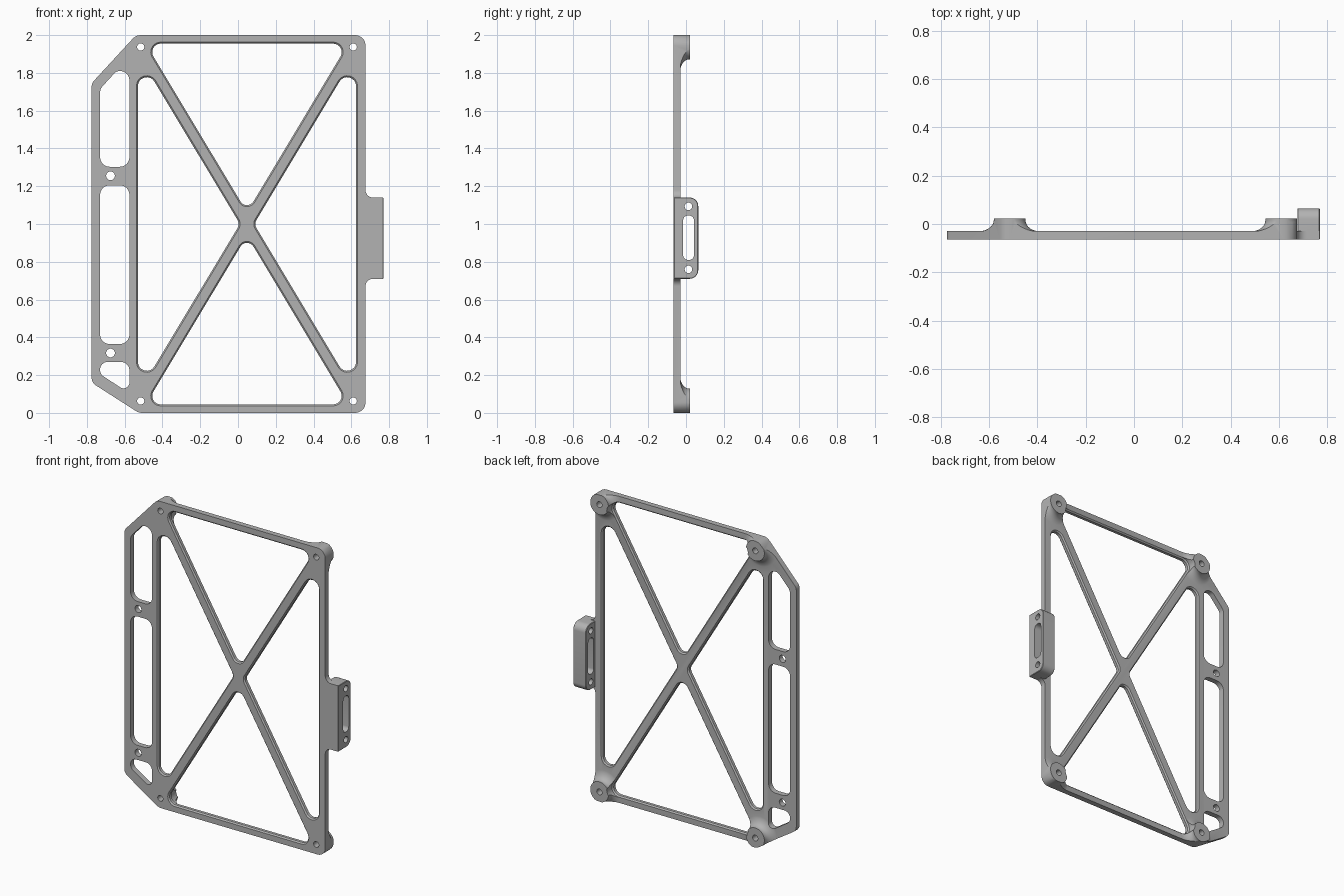
import bpy, bmesh, math
from mathutils import Vector

if "Cube" in bpy.data.objects:
    bpy.data.objects.remove(bpy.data.objects["Cube"])

grey = bpy.data.materials.new("plain grey")
grey.use_nodes = True
grey.diffuse_color = (0.45, 0.45, 0.45, 1)
grey.node_tree.nodes["Principled BSDF"].inputs["Base Color"].default_value = (0.45, 0.45, 0.45, 1)

FRONT, BACK, TOP = -0.065, -0.03, 0.022   # plate faces and boss top along y
MID = Vector((0.0475, 1.0))               # crossing point of the struts


def rounded(corners, steps=8):
    """Counter-clockwise polygon of (u, v, radius) with arcs at its corners."""
    pts = []
    for i, (u, v, r) in enumerate(corners):
        p = Vector((u, v))
        a = (Vector(corners[i - 1][:2]) - p).normalized()
        b = (Vector(corners[(i + 1) % len(corners)][:2]) - p).normalized()
        if r == 0:
            pts.append(p)
            continue
        half = a.angle(b) / 2
        c = p + (a + b).normalized() * r / math.sin(half)
        s = (p + a * r / math.tan(half) - c).normalized()
        e = (p + b * r / math.tan(half) - c).normalized()
        pts += [c + s.slerp(e, k / steps) * r for k in range(steps + 1)]
    return pts


def circle(u, v, r, n=32):
    return [Vector((u + r * math.cos(k * math.tau / n), v + r * math.sin(k * math.tau / n))) for k in range(n)]


def box(u0, u1, v0, v1, r):
    return rounded([(u0, v0, r), (u1, v0, r), (u1, v1, r), (u0, v1, r)])


def grow(pts, d):
    out = []
    for i, p in enumerate(pts):
        t = (pts[(i + 1) % len(pts)] - pts[i - 1]).normalized()
        out.append(p + Vector((t.y, -t.x)) * d)
    return out


def loft(name, layers, axis="y"):
    """Solid from (depth, points) layers stacked along y or x."""
    bm = bmesh.new()
    rings = [[bm.verts.new((p.x, w, p.y) if axis == "y" else (w, p.x, p.y)) for p in pts]
             for w, pts in layers]
    n = len(rings[0])
    for lo, hi in zip(rings, rings[1:]):
        for i in range(n):
            bm.faces.new((lo[i], lo[(i + 1) % n], hi[(i + 1) % n], hi[i]))
    bm.faces.new(rings[0])
    bm.faces.new(rings[-1])
    bmesh.ops.recalc_face_normals(bm, faces=bm.faces)
    me = bpy.data.meshes.new(name)
    bm.to_mesh(me)
    bm.free()
    me.materials.append(grey)
    ob = bpy.data.objects.new(name, me)
    bpy.context.collection.objects.link(ob)
    return ob


def combine(target, tool, operation):
    mod = target.modifiers.new("combine", "BOOLEAN")
    mod.operation, mod.solver, mod.object = operation, "EXACT", tool
    bpy.context.view_layer.objects.active = target
    bpy.ops.object.modifier_apply(modifier=mod.name)
    bpy.data.objects.remove(tool)


def cut(pts, chamfer=0.0, axis="y", lo=-0.2, hi=0.2):
    if chamfer:
        wide = grow(pts, chamfer)
        layers = [(lo, wide), (FRONT, wide), (FRONT + chamfer, pts),
                  (BACK - chamfer, pts), (BACK, wide), (hi, wide)]
    else:
        layers = [(lo, pts), (hi, pts)]
    combine(frame, loft("cutter", layers, axis), "DIFFERENCE")


# plate stock with four flared mounting bosses
frame = loft("mounting_frame", [(w, box(-1, 1, -0.2, 2.2, 0.1)) for w in (FRONT, BACK)])
bosses = [(x, z) for x in (-0.515, 0.61) for z in (0.063, 1.937)]
for x, z in bosses:
    layers = [(FRONT + 0.015, circle(x, z, 0.133, 48))]
    for k in range(9):
        t = math.pi / 2 * (1 - k / 8)
        layers.append((TOP - 0.006 - 0.047 * math.sin(t), circle(x, z, 0.133 - 0.067 * math.cos(t), 48)))
    layers.append((TOP, layers[-1][1]))
    combine(frame, loft("boss", layers), "UNION")

# outer outline, with the foot of the side tab
outline = rounded([
    (-0.525, 0, 0.06), (0.675, 0, 0.055), (0.675, 0.71, 0.04), (0.768, 0.71, 0),
    (0.768, 1.14, 0), (0.675, 1.14, 0.04), (0.675, 2, 0.055), (-0.54, 2, 0.06),
    (-0.775, 1.745, 0.05), (-0.775, 0.16, 0.05)])
combine(frame, loft("outline", [(-0.2, outline), (0.2, outline)]), "INTERSECT")

# upright side tab with softened outer edges
tab = rounded([(FRONT, 0.71, 0.004), (0.065, 0.71, 0.045), (0.065, 1.14, 0.045), (FRONT, 1.14, 0.004)])
inner = grow(tab, -0.003)
combine(frame, loft("tab", [(0.677, inner), (0.68, tab), (0.767, tab), (0.77, inner)], "x"), "UNION")

# four large windows between the crossing struts
along = Vector((1.125, 1.874)).normalized()
gap = 0.032


def strut_x(dz):
    return (dz * along.x - gap) / along.y


def strut_z(dx):
    return (dx * along.y - gap) / along.x


H, W = 0.955, 0.5775
for s in (1, -1):
    w = strut_x(H)
    upright = [(0, gap / along.x, 0.04), (w, H, 0.045), (-w, H, 0.045)]
    h = strut_z(W)
    sideways = [(gap / along.y, 0, 0.04), (W, -h, 0.047), (W, h, 0.047)]
    for tri in (upright, sideways):
        cut(rounded([(MID.x + s * u, MID.y + s * v, r) for u, v, r in tri]), 0.008)

# slots in the left strip
L, R = -0.73, -0.575
cut(rounded([(L, 1.303, 0.05), (R, 1.303, 0.05), (R, 1.81, 0.05), (-0.643, 1.81, 0.04), (L, 1.715, 0.05)]))
cut(box(L, R, 0.365, 1.205, 0.05))
cut(rounded([(-0.615, 0.13, 0.03), (R, 0.13, 0.03), (R, 0.27, 0.045), (L, 0.27, 0.04), (L, 0.205, 0.04)]))

# screw holes
for x, z in bosses:
    cut(circle(x, z, 0.019))
for z in (0.317, 1.255):
    cut(circle(-0.675, z, 0.023))

# slot and holes through the tab
cut(box(-0.015, 0.042, 0.81, 1.045, 0.025), axis="x", lo=0.6, hi=0.85)
for z in (0.76, 1.093):
    cut(circle(0.013, z, 0.02), axis="x", lo=0.6, hi=0.85)

bpy.ops.object.select_all(action="DESELECT")
frame.select_set(True)
bpy.context.view_layer.objects.active = frame
bpy.ops.object.shade_smooth_by_angle(angle=math.radians(30))
